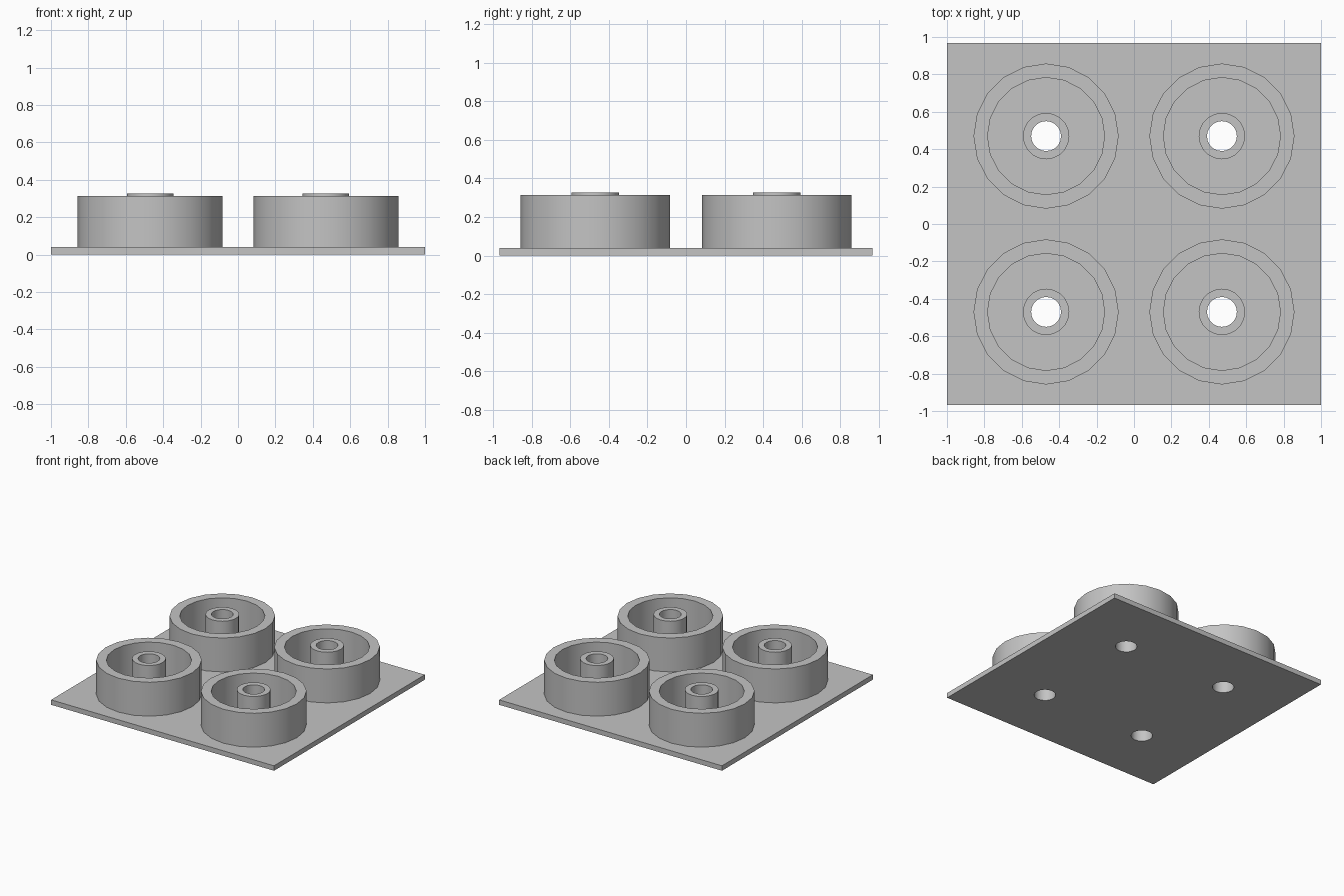
import bpy
import bmesh
from math import radians, cos, sin, tau

cube = bpy.data.objects.get("Cube")
if cube:
    bpy.data.objects.remove(cube, do_unlink=True)

SIDES = 20
PLATE_TOP = 0.04
BORE = 0.08
CENTRES = {"front_right": (-0.47, -0.47), "front_left": (0.47, -0.47),
           "back_right": (-0.47, 0.47), "back_left": (0.47, 0.47)}

grey = bpy.data.materials.new("plain_grey")
grey.use_nodes = True
colour = (0.55, 0.55, 0.55, 1)
grey.diffuse_color = colour
grey.node_tree.nodes["Principled BSDF"].inputs["Base Color"].default_value = colour


def finish(name, bm, location=(0, 0, 0)):
    bmesh.ops.recalc_face_normals(bm, faces=bm.faces)
    mesh = bpy.data.meshes.new(name)
    bm.to_mesh(mesh)
    bm.free()
    mesh.materials.append(grey)
    obj = bpy.data.objects.new(name, mesh)
    obj.location = location
    bpy.context.collection.objects.link(obj)
    bpy.ops.object.select_all(action="DESELECT")
    obj.select_set(True)
    bpy.context.view_layer.objects.active = obj
    bpy.ops.object.shade_smooth_by_angle(angle=radians(30))


def circle(bm, radius, z, cx=0, cy=0):
    return [bm.verts.new((cx + radius * cos(tau * i / SIDES),
                          cy + radius * sin(tau * i / SIDES), z))
            for i in range(SIDES)]


def loop_edges(bm, verts):
    return [bm.edges.new((v, verts[i - 1])) for i, v in enumerate(verts)]


def tube(name, outer, inner, top, centre):
    """Upright tube with a flat rim, standing open on the plate."""
    bm = bmesh.new()
    profile = [(outer, PLATE_TOP), (outer, top), (inner, top), (inner, PLATE_TOP)]
    rings = [circle(bm, r, z) for r, z in profile]
    for a, b in zip(rings, rings[1:]):
        for i in range(SIDES):
            bm.faces.new((a[i - 1], a[i], b[i], b[i - 1]))
    finish(name, bm, (*centre, 0))


# Base plate with four through holes
bm = bmesh.new()
corners = [bm.verts.new((x, y, 0)) for x, y in
           ((-1, -0.967), (1, -0.967), (1, 0.967), (-1, 0.967))]
edges = loop_edges(bm, corners)
for x, y in CENTRES.values():
    edges += loop_edges(bm, circle(bm, BORE, 0, x, y))
bmesh.ops.triangle_fill(bm, edges=edges, use_beauty=True, normal=(0, 0, 1))
bottom = list(bm.faces)
extruded = bmesh.ops.extrude_face_region(bm, geom=bottom, use_keep_orig=True)
top_verts = [g for g in extruded["geom"] if isinstance(g, bmesh.types.BMVert)]
bmesh.ops.translate(bm, verts=top_verts, vec=(0, 0, PLATE_TOP))
finish("base_plate", bm)

# Round wall and bored hub at each position
for place, centre in CENTRES.items():
    tube(place + "_wall", 0.388, 0.313, 0.315, centre)
    tube(place + "_hub", 0.124, BORE, 0.328, centre)
